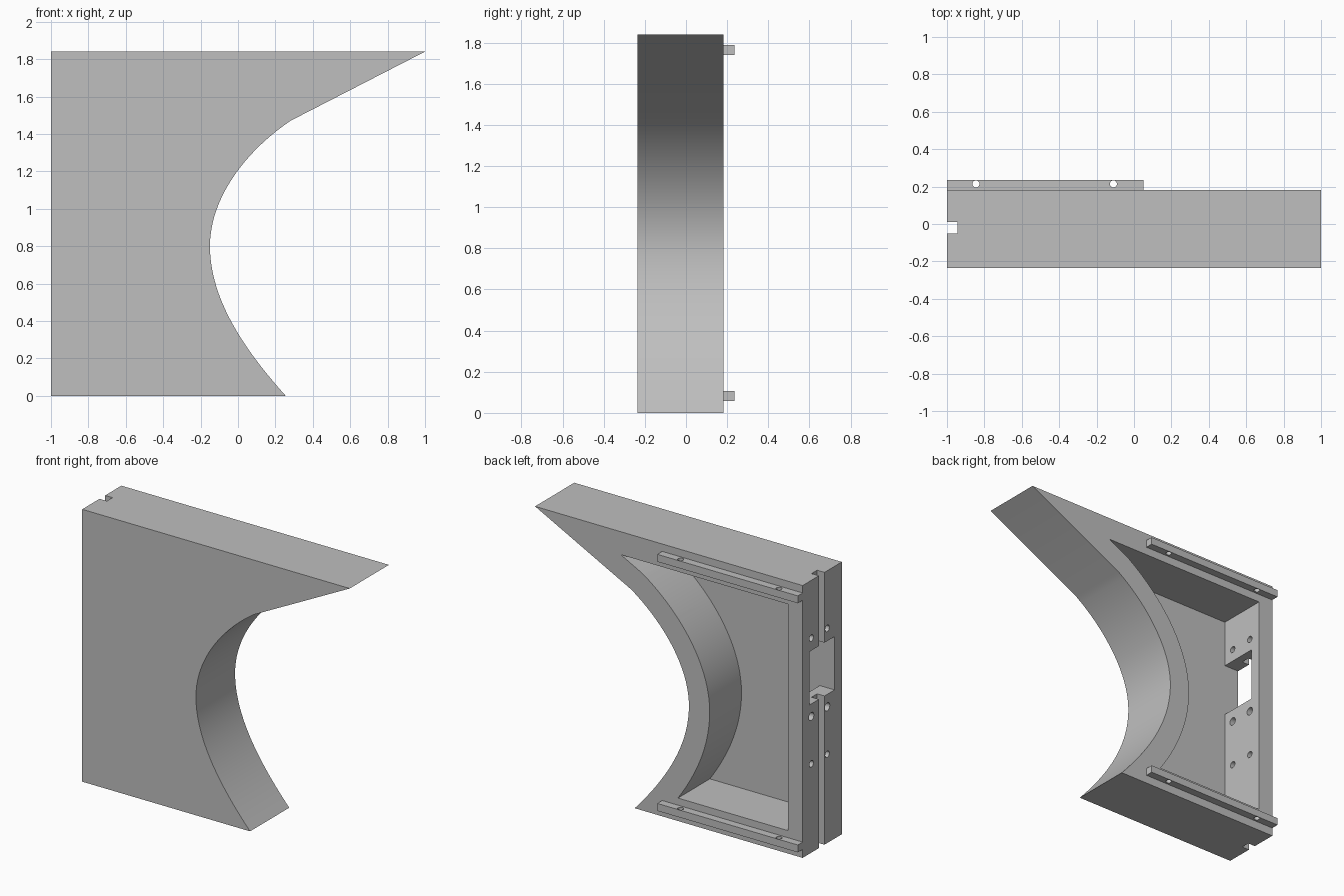
import bpy, bmesh, math
from mathutils import Vector, Matrix
from mathutils.geometry import interpolate_bezier

if "Cube" in bpy.data.objects:
    bpy.data.objects.remove(bpy.data.objects["Cube"], do_unlink=True)

FRONT, BACK, RAIL_BACK = -0.235, 0.183, 0.235
HEIGHT, FLOOR, WALL = 1.84, -0.157, 0.155

grey = bpy.data.materials.new("plain grey")
grey.use_nodes = True
grey.diffuse_color = (0.52, 0.52, 0.52, 1)
grey.node_tree.nodes["Principled BSDF"].inputs["Base Color"].default_value = (0.52, 0.52, 0.52, 1)


def make_object(name, bm):
    bmesh.ops.recalc_face_normals(bm, faces=bm.faces)
    mesh = bpy.data.meshes.new(name)
    bm.to_mesh(mesh)
    bm.free()
    mesh.materials.append(grey)
    obj = bpy.data.objects.new(name, mesh)
    bpy.context.collection.objects.link(obj)
    return obj


def prism(name, outline, y0, y1):
    """Extrude an x-z outline along y."""
    bm = bmesh.new()
    face = bm.faces.new([bm.verts.new((x, y0, z)) for x, z in outline])
    grown = bmesh.ops.extrude_face_region(bm, geom=[face])["geom"]
    moved = [v for v in grown if isinstance(v, bmesh.types.BMVert)]
    bmesh.ops.translate(bm, verts=moved, vec=(0, y1 - y0, 0))
    return make_object(name, bm)


def box(name, x0, x1, y0, y1, z0, z1):
    return prism(name, [(x0, z0), (x1, z0), (x1, z1), (x0, z1)], y0, y1)


def drill(center, radius, length, axis):
    bm = bmesh.new()
    turn = Matrix.Rotation(math.pi / 2, 4, "Y") if axis == "X" else Matrix()
    bmesh.ops.create_cone(bm, cap_ends=True, segments=24, radius1=radius, radius2=radius,
                          depth=length, matrix=Matrix.Translation(center) @ turn)
    return make_object("drill", bm)


def cut(obj, cutters):
    """Subtract the cutters, bake the result and remove them."""
    for cutter in cutters:
        cutter.hide_render = True
        mod = obj.modifiers.new("cut", "BOOLEAN")
        mod.operation, mod.solver, mod.object = "DIFFERENCE", "EXACT", cutter
    bpy.context.view_layer.update()
    baked = bpy.data.meshes.new_from_object(obj.evaluated_get(bpy.context.evaluated_depsgraph_get()))
    obj.modifiers.clear()
    obj.data = baked
    for cutter in cutters:
        bpy.data.objects.remove(cutter, do_unlink=True)


def smooth(obj):
    bpy.ops.object.select_all(action="DESELECT")
    obj.select_set(True)
    bpy.context.view_layer.objects.active = obj
    bpy.ops.object.shade_smooth_by_angle(angle=math.radians(30))


# Curved edge: two bezier spans, then a straight run to the tip
def span(*points):
    return interpolate_bezier(*[Vector(p) for p in points], 20)


edge = span((0.255, 0), (0.03, 0.25), (-0.15, 0.52), (-0.15, 0.8))
edge += span((-0.15, 0.8), (-0.15, 1.05), (0.03, 1.3), (0.28, 1.47))[1:]
edge = [Vector((p[0], p[1])) for p in edge] + [Vector((1, HEIGHT))]

# Cavity edge: the curve moved inwards and clipped to the cavity height
low, high = WALL, HEIGHT - WALL
moved = []
for i, p in enumerate(edge):
    t = (edge[min(i + 1, len(edge) - 1)] - edge[max(i - 1, 0)]).normalized()
    if i == len(edge) - 2:
        t = (edge[i] - edge[i - 1]).normalized() + (edge[i + 1] - edge[i]).normalized()
        t.normalize()
    moved.append(p + Vector((-t.y, t.x)) * WALL)
inner = []
for a, b in zip(moved, moved[1:]):
    if low < a.y < high:
        inner.append(a)
    for level in (low, high):
        if a.y < level <= b.y:
            inner.append(a.lerp(b, (level - a.y) / (b.y - a.y)))

# Main body with back cavity, side groove, window and screw holes
body = prism("body_panel", [(-1, 0)] + [tuple(p) for p in edge] + [(-1, HEIGHT)], FRONT, BACK)
cutters = [
    prism("cavity", [(-0.89, low)] + [tuple(p) for p in inner] + [(-0.89, high)], FLOOR, BACK + 0.1),
    box("groove", -1.1, -0.945, -0.05, 0.01, -0.1, HEIGHT + 0.1),
    box("window", -1.1, -0.85, FLOOR, 0.11, 1.005, 1.365),
]
for z, radius in ((1.45, 0.022), (0.92, 0.027), (0.6, 0.022)):
    for y in (-0.08, 0.09):
        cutters.append(drill((-0.95, y, z), radius, 0.2, "X"))
cut(body, cutters)
smooth(body)

# Mounting rails on the back
for name, z in (("lower_rail", 0.082), ("upper_rail", 1.765)):
    rail = box(name, -1, 0.05, BACK, RAIL_BACK, z - 0.025, z + 0.025)
    cut(rail, [drill((x, 0.214, z), 0.019, 0.2, "Z") for x in (-0.845, -0.11)])
    smooth(rail)
